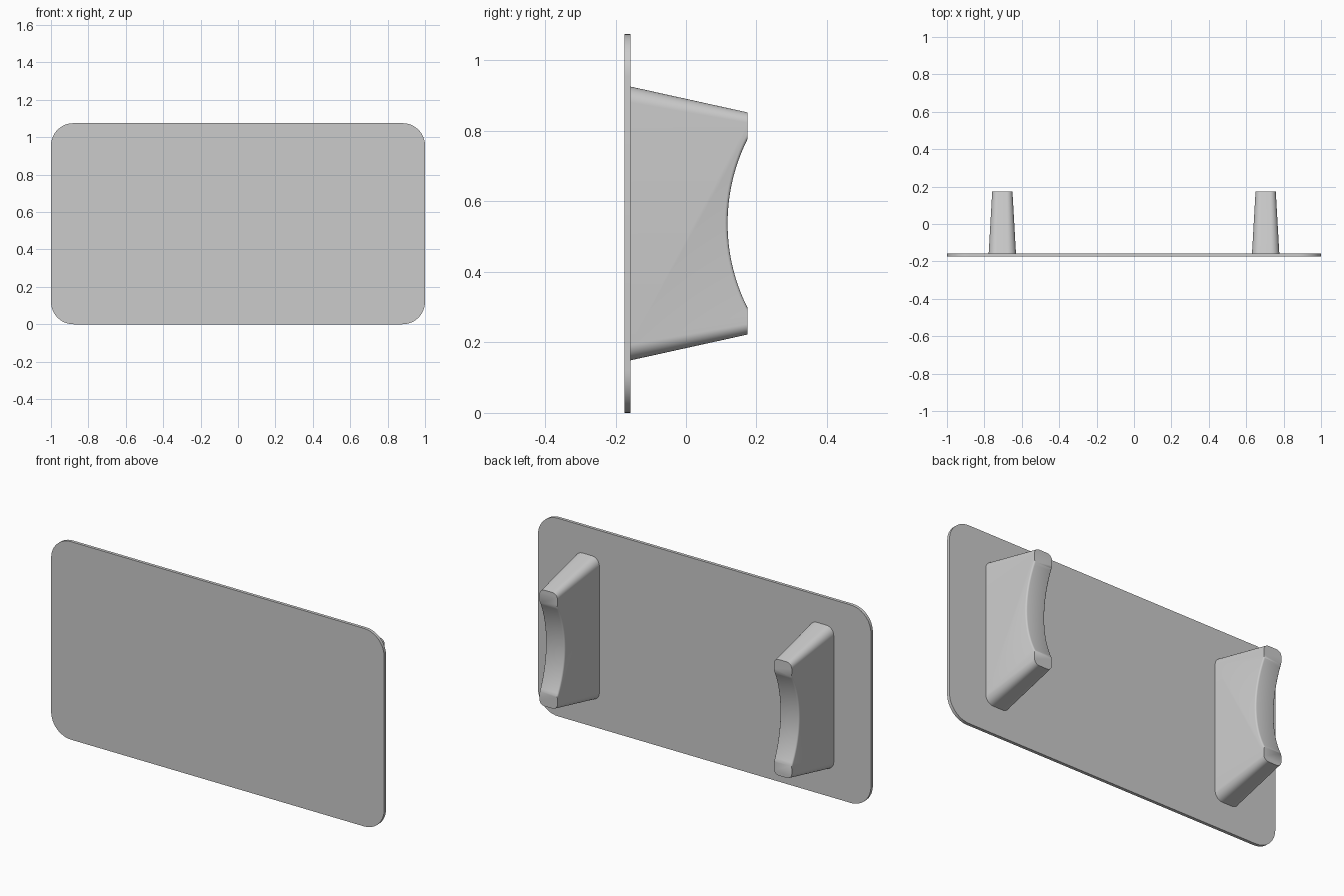
import bpy, bmesh, math

if "Cube" in bpy.data.objects:
    bpy.data.objects.remove(bpy.data.objects["Cube"])

ZC = 0.5375            # middle height of the panel
Y0, Y1, Y2 = -0.175, -0.158, 0.175   # panel front, panel back, bracket tip


def rounded_rect(cx, cz, w, h, r, y, n=12):
    """Rounded rectangle outline in the XZ plane."""
    pts = []
    for k, (sx, sz) in enumerate([(1, 1), (-1, 1), (-1, -1), (1, -1)]):
        for i in range(n + 1):
            a = math.radians(90 * (k + i / n))
            pts.append((cx + sx * (w / 2 - r) + r * math.cos(a), y,
                        cz + sz * (h / 2 - r) + r * math.sin(a)))
    return pts


def loft(name, a, b):
    """Closed solid between two matching outlines."""
    bm = bmesh.new()
    va = [bm.verts.new(p) for p in a]
    vb = [bm.verts.new(p) for p in b]
    n = len(a)
    bm.faces.new(va)
    bm.faces.new(vb)
    for i in range(n):
        j = (i + 1) % n
        bm.faces.new((va[i], va[j], vb[j], vb[i]))
    bmesh.ops.recalc_face_normals(bm, faces=bm.faces)
    me = bpy.data.meshes.new(name)
    bm.to_mesh(me)
    bm.free()
    ob = bpy.data.objects.new(name, me)
    bpy.context.collection.objects.link(ob)
    return ob


def smooth(ob):
    bpy.ops.object.select_all(action='DESELECT')
    ob.select_set(True)
    bpy.context.view_layer.objects.active = ob
    bpy.ops.object.shade_smooth_by_angle(angle=math.radians(35))


# Thin rounded panel
panel = loft("panel",
             rounded_rect(0, ZC, 2.0, 1.075, 0.12, Y0),
             rounded_rect(0, ZC, 2.0, 1.075, 0.12, Y1))
smooth(panel)

# Tapered bracket on the back
bracket = loft("brackets",
               rounded_rect(0.704, ZC, 0.146, 0.777, 0.045, Y1),
               rounded_rect(0.704, ZC, 0.108, 0.630, 0.030, Y2))

# Round cutter for the concave end of the bracket
R, CY = 0.534, 0.652
bpy.ops.mesh.primitive_cylinder_add(vertices=256, radius=R, depth=0.4,
                                    location=(0.704, CY, ZC),
                                    rotation=(0, math.pi / 2, 0))
cutter = bpy.context.object
cutter.name = "concave_cutter"
cut = bracket.modifiers.new("concave", 'BOOLEAN')
cut.operation = 'DIFFERENCE'
cut.solver = 'EXACT'
cut.object = cutter
bpy.context.view_layer.objects.active = bracket
bpy.ops.object.modifier_apply(modifier="concave")
bpy.data.objects.remove(cutter)

# Soften the long edges of the concave cut
bm = bmesh.new()
bm.from_mesh(bracket.data)


def on_cut(v):
    return abs(math.hypot(v.co.y - CY, v.co.z - ZC) - R) < 5e-4


edges = [e for e in bm.edges if all(on_cut(v) for v in e.verts)
         and abs(e.verts[0].co.x - e.verts[1].co.x) < 0.02]
bmesh.ops.bevel(bm, geom=edges, offset=0.008, segments=3, profile=0.5,
                affect='EDGES', clamp_overlap=False)
bm.to_mesh(bracket.data)
bm.free()
smooth(bracket)

# Second bracket on the other side
mirror = bracket.modifiers.new("mirror", 'MIRROR')
mirror.use_axis = (True, False, False)
